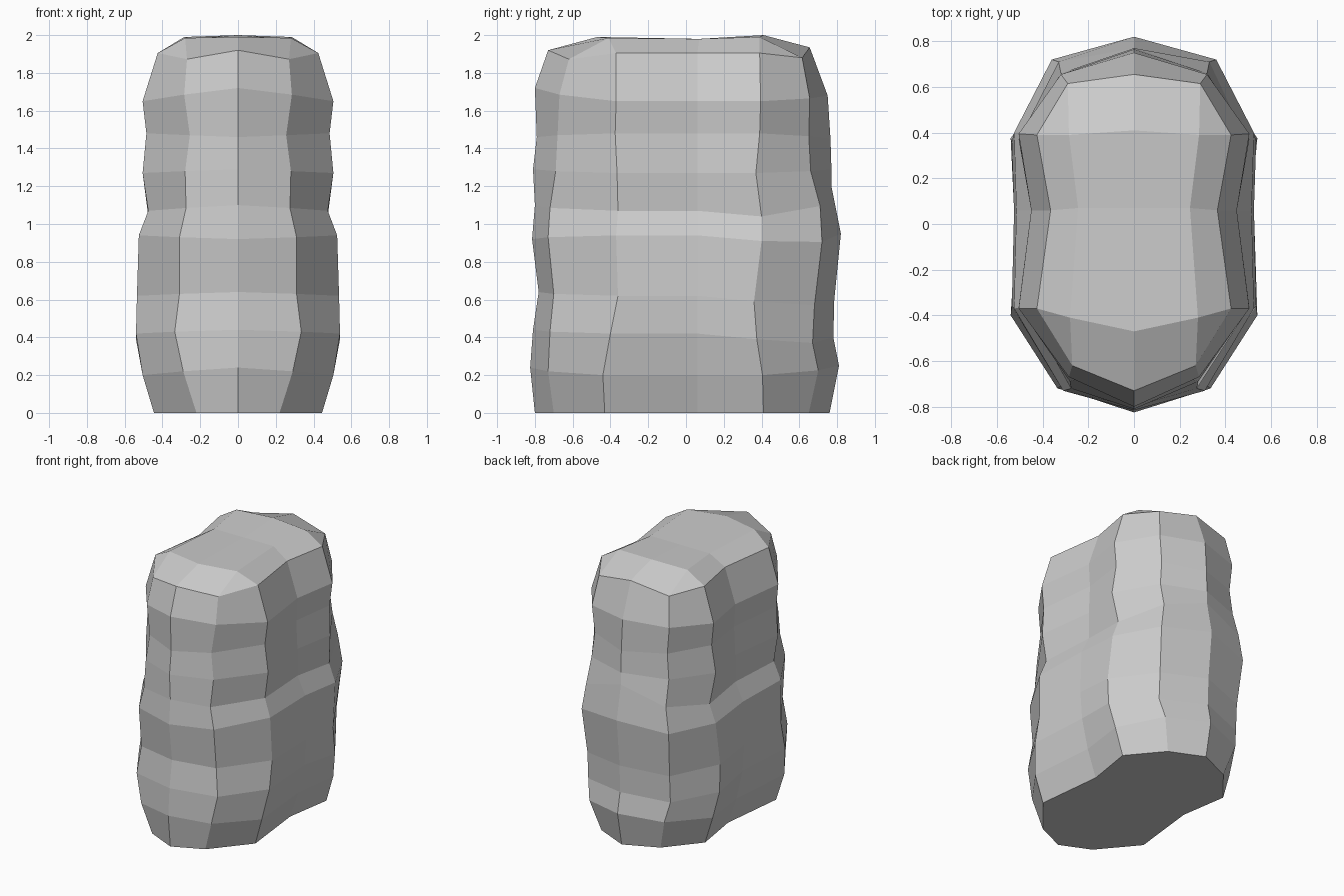
import bpy, bmesh

if "Cube" in bpy.data.objects:
    bpy.data.objects.remove(bpy.data.objects["Cube"])

# Ring heights at the front, at the corners/waist, and at the back
z_front = [0, .24, .44, .64, .92, 1.10, 1.29, 1.46, 1.72, 1.92]
z_side = [0, .20, .42, .62, .94, 1.07, 1.27, 1.48, 1.65, 1.905]
z_back = [0, .25, .40, .60, .95, 1.20, 1.29, 1.45, 1.68, 1.935]
# How the vertical ridges swell and pinch from bottom to top
front_y = [-.80, -.825, -.81, -.78, -.815, -.80, -.81, -.79, -.80, -.73]
front_diag_x = [.22, .29, .335, .31, .31, .275, .28, .255, .285, .27]
front_diag_y = [-.70, -.73, -.72, -.70, -.73, -.72, -.69, -.68, -.67, -.62]
corner_x = [.445, .505, .54, .535, .525, .475, .505, .485, .505, .425]
front_corner_y = [-.43, -.44, -.40, -.36, -.37, -.36, -.365, -.375, -.37, -.37]
waist_x = [.39, .46, .51, .525, .515, .45, .45, .44, .45, .365]
back_corner_y = [.41, .405, .375, .36, .40, .40, .37, .39, .395, .39]
back_diag_x = [.245, .31, .34, .34, .36, .33, .32, .30, .32, .29]
back_diag_y = [.65, .70, .67, .68, .72, .71, .66, .65, .655, .615]
back_y = [.76, .81, .78, .785, .82, .77, .77, .765, .75, .655]


def ring_points(i):
    """Twelve-sided, side-symmetric section, running from front to back and round."""
    zs = z_side[i]
    dip = .04 if i == 9 else 0
    half = [
        (front_diag_x[i], front_diag_y[i], (z_front[i] + zs) / 2 - dip),
        (corner_x[i], front_corner_y[i], zs),
        (waist_x[i], .06, zs),
        (corner_x[i], back_corner_y[i], zs - (.03 if 1 < i < 6 else 0)),
        (back_diag_x[i], back_diag_y[i], (z_back[i] + zs) / 2 - dip - (.04 if 1 < i < 6 else 0)),
    ]
    left = [(-x, y, z) for x, y, z in reversed(half)]
    return [(0, front_y[i], z_front[i])] + half + [(0, back_y[i], z_back[i])] + left


bm = bmesh.new()
rings = [[bm.verts.new(p) for p in ring_points(i)] for i in range(10)]

# Faceted side walls and flat base
for a, b in zip(rings, rings[1:]):
    for k in range(12):
        n = (k + 1) % 12
        bm.faces.new((a[k], a[n], b[n], b[k]))
bm.faces.new(rings[0][::-1])

# Crown: three spine points with one point each side
rim = rings[-1]
spine = [bm.verts.new(p) for p in ((0, -.47, 1.99), (0, .07, 1.98), (0, .41, 2.0))]
for s in (1, -1):
    r = [rim[(s * k) % 12] for k in range(7)]
    m = [bm.verts.new((s * x, y, z)) for x, y, z in
         ((.28, -.41, 1.985), (.245, .07, 1.98), (.285, .39, 1.99))]
    bm.faces.new((r[0], r[1], m[0], spine[0]))
    bm.faces.new((r[1], r[2], m[0]))
    for k in range(2):
        bm.faces.new((r[k + 2], r[k + 3], m[k + 1], m[k]))
        bm.faces.new((m[k], m[k + 1], spine[k + 1], spine[k]))
    bm.faces.new((r[4], r[5], m[2]))
    bm.faces.new((r[5], r[6], spine[2], m[2]))

bmesh.ops.recalc_face_normals(bm, faces=bm.faces)
mesh = bpy.data.meshes.new("rock_pillar")
bm.to_mesh(mesh)
bm.free()
bpy.context.collection.objects.link(bpy.data.objects.new("rock_pillar", mesh))
